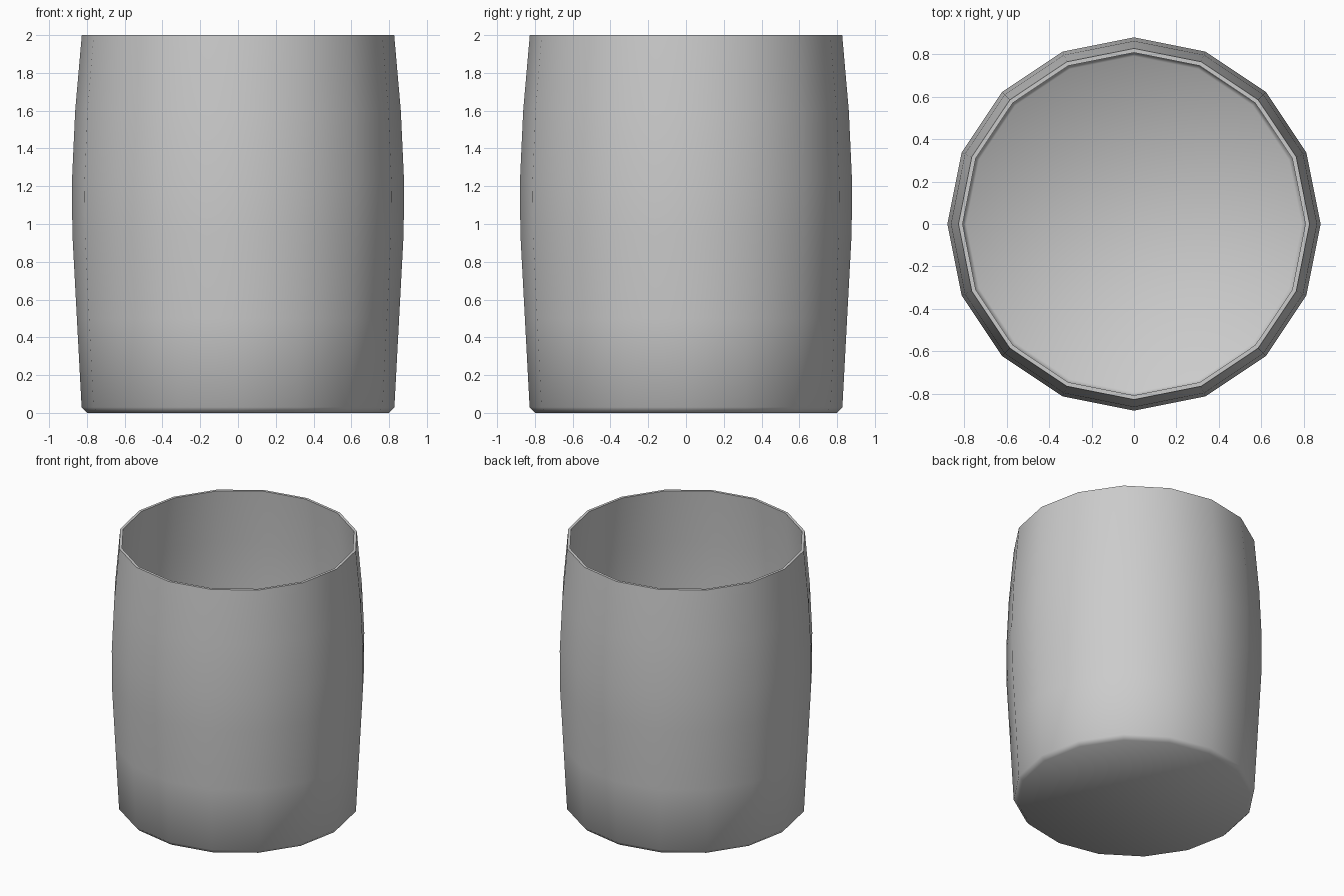
import bpy, bmesh, math

if "Cube" in bpy.data.objects:
    bpy.data.objects.remove(bpy.data.objects["Cube"])

SIDES = 16
WALL = 0.02

# Outer profile (radius, height), bottom to rim
outer = [(0.80, 0.0), (0.828, 0.03), (0.853, 0.5), (0.877, 0.95),
         (0.879, 1.23), (0.862, 1.6), (0.827, 2.0)]
# Inner profile, rim back down to the floor
inner = [(r - WALL, z) for r, z in reversed(outer[1:])] + [(0.79, WALL)]
inner[-2] = (0.808, 0.04)

bm = bmesh.new()
rings = []
for r, z in outer + inner:
    rings.append([bm.verts.new((r * math.cos(math.tau * i / SIDES),
                                r * math.sin(math.tau * i / SIDES), z))
                  for i in range(SIDES)])

# Walls and rim
for a, b in zip(rings, rings[1:]):
    for i in range(SIDES):
        j = (i + 1) % SIDES
        bm.faces.new((a[i], a[j], b[j], b[i]))

# Underside and inner floor
bm.faces.new(rings[0][::-1])
bm.faces.new(rings[-1])
bmesh.ops.recalc_face_normals(bm, faces=bm.faces)

mesh = bpy.data.meshes.new("barrel_cup")
bm.to_mesh(mesh)
bm.free()
cup = bpy.data.objects.new("barrel_cup", mesh)
bpy.context.collection.objects.link(cup)

# Smooth walls with a crisp rim
bpy.context.view_layer.objects.active = cup
cup.select_set(True)
bpy.ops.object.shade_smooth_by_angle(angle=math.radians(65))
